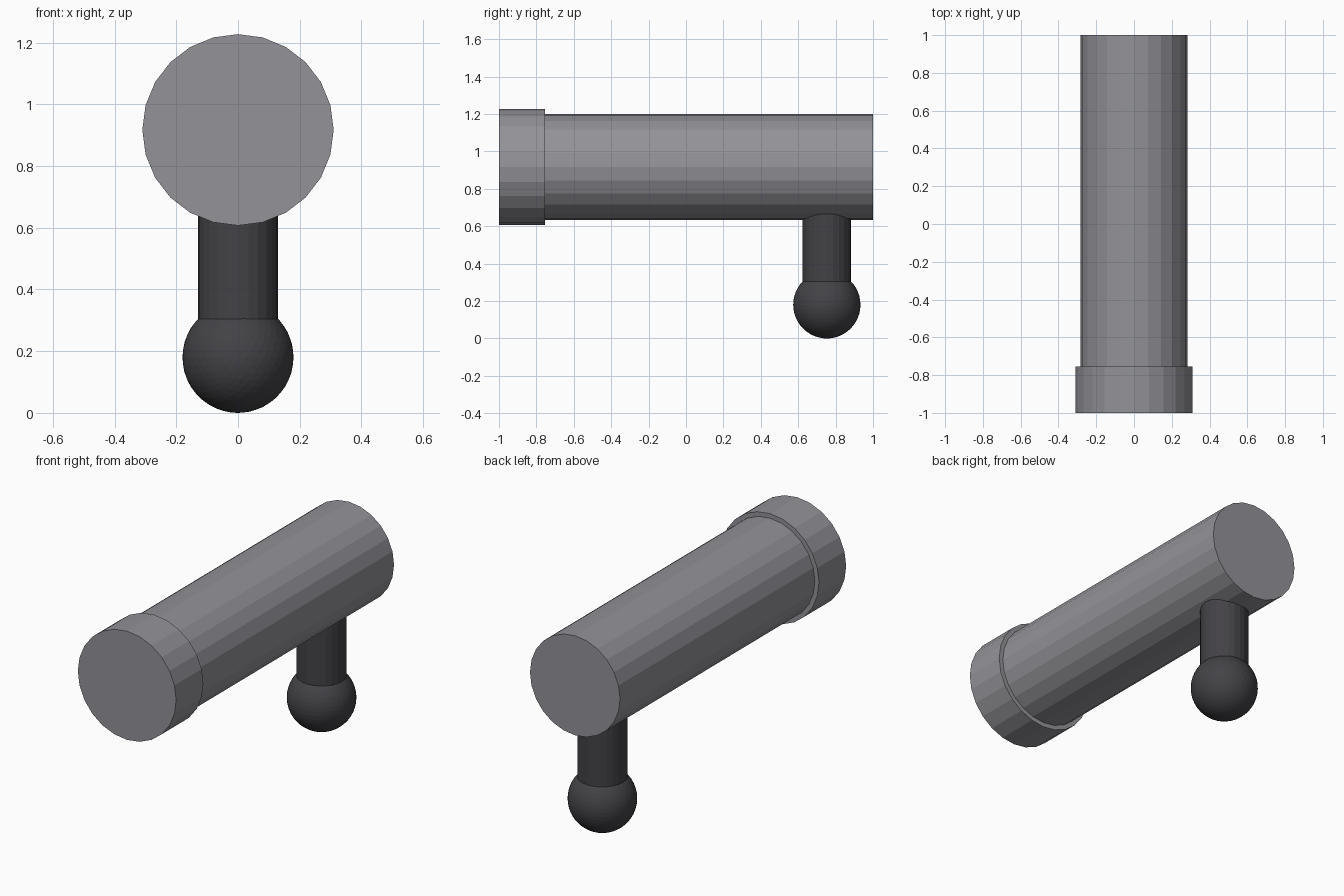
import bpy, bmesh, math
from mathutils import Matrix

if "Cube" in bpy.data.objects:
    bpy.data.objects.remove(bpy.data.objects["Cube"])


def material(name, rgb):
    m = bpy.data.materials.new(name)
    m.diffuse_color = (*rgb, 1.0)
    m.use_nodes = True
    m.node_tree.nodes["Principled BSDF"].inputs["Base Color"].default_value = m.diffuse_color
    return m


grey = material("mid grey", (0.29, 0.29, 0.315))
dark = material("dark grey", (0.056, 0.054, 0.061))


def finish(name, bm, mat):
    me = bpy.data.meshes.new(name)
    bm.to_mesh(me)
    bm.free()
    me.materials.append(mat)
    ob = bpy.data.objects.new(name, me)
    bpy.context.collection.objects.link(ob)
    return ob


def cylinder(name, radius, length, centre, mat, along_y=False):
    bm = bmesh.new()
    mx = Matrix.Translation(centre)
    if along_y:
        mx = mx @ Matrix.Rotation(math.radians(90), 4, 'X')
    bmesh.ops.create_cone(bm, cap_ends=True, segments=24, radius1=radius,
                          radius2=radius, depth=length, matrix=mx)
    return finish(name, bm, mat)


AXIS_Z = 0.917   # height of the barrel axis
POST_Y = 0.753   # position of the handle post

# horizontal barrel and the wider collar at its front end
cylinder("barrel", 0.284, 1.76, (0, 0.12, AXIS_Z), grey, True)
cylinder("front_collar", 0.31, 0.245, (0, -0.8775, AXIS_Z), grey, True)

# post reaching from inside the ball up into the barrel
cylinder("post", 0.13, 0.58, (0, POST_Y, 0.47), dark)

# ball at the bottom of the post
bm = bmesh.new()
bmesh.ops.create_icosphere(bm, subdivisions=4, radius=0.18,
                           matrix=Matrix.Translation((0, POST_Y, 0.18)))
finish("ball", bm, dark)
